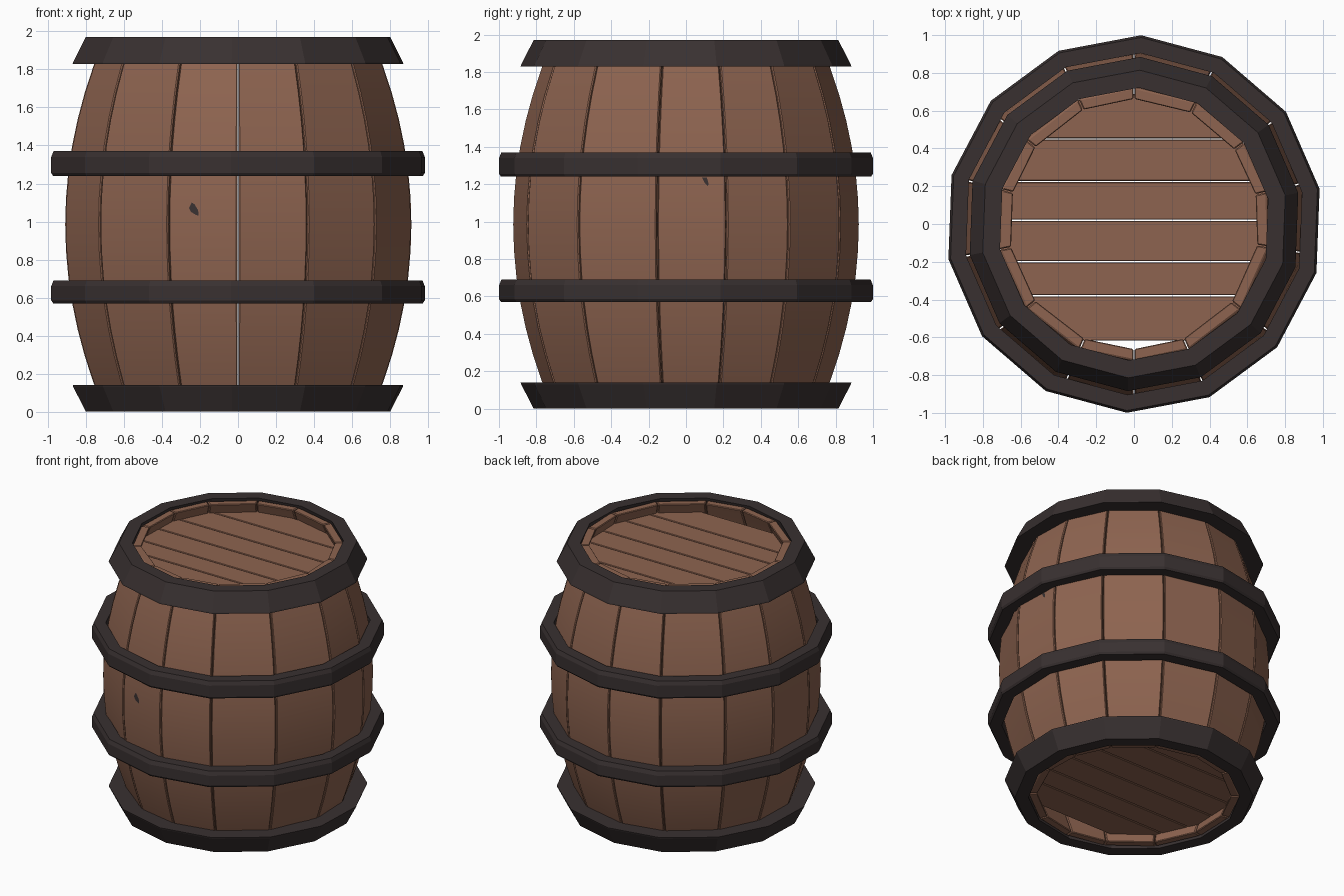
import bpy, bmesh, math

if "Cube" in bpy.data.objects:
    bpy.data.objects.remove(bpy.data.objects["Cube"])

MID = 0.985          # height of the belly centre
STAVE_T = 0.06       # stave thickness


def material(name, rgb):
    m = bpy.data.materials.new(name)
    m.diffuse_color = (*rgb, 1)
    m.use_nodes = True
    m.node_tree.nodes["Principled BSDF"].inputs["Base Color"].default_value = m.diffuse_color
    return m


WOOD = material("brown wood", (0.27, 0.127, 0.08))
IRON = material("dark iron", (0.040, 0.030, 0.030))


def finish(bm, name, mat, bevel=0.0, smooth=False):
    bmesh.ops.recalc_face_normals(bm, faces=bm.faces)
    if bevel:
        edges = [e for e in bm.edges if e.is_manifold and e.calc_face_angle() > 0.6]
        bmesh.ops.bevel(bm, geom=edges, offset=bevel, segments=1,
                        affect='EDGES', clamp_overlap=True)
    if smooth:
        for f in bm.faces:
            f.smooth = True
        for e in bm.edges:
            e.smooth = e.is_manifold and e.calc_face_angle() < math.radians(20)
    me = bpy.data.meshes.new(name)
    bm.to_mesh(me)
    bm.free()
    me.materials.append(mat)
    ob = bpy.data.objects.new(name, me)
    bpy.context.collection.objects.link(ob)
    return ob


def radius(z):
    return 0.925 - 0.218 * (z - MID) ** 2


def polar(r, deg, z):
    a = math.radians(deg)
    return (r * math.cos(a), r * math.sin(a), z)


# Staves: fourteen bowed planks of slightly uneven width
seams = [-90, -66.6, -38.5, -9.7, 13.6, 36.5, 63, 90,
         114, 142, 165.4, 190.8, 218, 246.6, 270]
ROWS = 14
for i, (a0, a1) in enumerate(zip(seams, seams[1:])):
    bm = bmesh.new()
    rings = []
    for k in range(ROWS + 1):
        z = 0.015 + (1.955 - 0.015) * k / ROWS
        r = radius(z)
        g = 0.22
        rings.append([bm.verts.new(p) for p in (
            polar(r, a0 + g, z), polar(r, a1 - g, z),
            polar(r - STAVE_T, a1 - g, z), polar(r - STAVE_T, a0 + g, z))])
    for lo, hi in zip(rings, rings[1:]):
        for j in range(4):
            n = (j + 1) % 4
            bm.faces.new((lo[j], lo[n], hi[n], hi[j]))
    bm.faces.new(rings[0])
    bm.faces.new(rings[-1])
    finish(bm, f"stave_{i + 1}", WOOD, bevel=0.006, smooth=True)


# Hoops: fourteen-sided rings swept from a cross-section of (radius, z)
def hoop(name, section, sides=14, turn=10.7):
    bm = bmesh.new()
    rings = [[bm.verts.new(polar(r, turn + 360 * s / sides, z)) for r, z in section]
             for s in range(sides)]
    n = len(section)
    for s in range(sides):
        a, b = rings[s], rings[(s + 1) % sides]
        for j in range(n):
            bm.faces.new((a[j], b[j], b[(j + 1) % n], a[(j + 1) % n]))
    finish(bm, name, IRON)


rim = [(0.76, 1.83), (0.885, 1.83), (0.882, 1.84), (0.815, 1.97), (0.722, 1.97)]
hoop("top_rim", rim)
hoop("bottom_rim", [(r, 1.97 - z) for r, z in rim])
for name, z0, z1 in (("upper_hoop", 1.24, 1.37), ("lower_hoop", 0.57, 0.69)):
    hoop(name, [(0.905, z0), (0.99, z0), (1.0, z0 + 0.015),
                (1.0, z1 - 0.03), (0.988, z1), (0.905, z1)])

# Lids: boards running left to right, trimmed to a disc, open sliver at the front
R_LID = 0.72
cuts = [-0.62, -0.38, -0.20, 0.02, 0.225, 0.45, 0.69]
for lid, z0 in (("top_lid", 1.84), ("bottom_lid", 0.09)):
    for i, (y0, y1) in enumerate(zip(cuts, cuts[1:])):
        y0, y1 = y0 + 0.003, y1 - 0.003
        ys = [y0 + (y1 - y0) * k / 5 for k in range(6)]
        right = [(math.sqrt(R_LID ** 2 - y * y), y) for y in ys]
        outline = right + [(-x, y) for x, y in reversed(right)]
        bm = bmesh.new()
        face = bm.faces.new([bm.verts.new((x, y, z0)) for x, y in outline])
        ext = bmesh.ops.extrude_face_region(bm, geom=[face])
        top = [v for v in ext["geom"] if isinstance(v, bmesh.types.BMVert)]
        bmesh.ops.translate(bm, verts=top, vec=(0, 0, 0.04))
        finish(bm, f"{lid}_board_{i + 1}", WOOD, bevel=0.004)


# Dark nicks: thin ragged plates lying on a stave face, points are (across 0-1, z)
def nick(name, a0, a1, pts):
    bm = bmesh.new()
    verts = []
    for t, z in pts:
        r = radius(z) + 0.004
        p, q = polar(r, a0, z), polar(r, a1, z)
        verts.append(bm.verts.new([u + (v - u) * t for u, v in zip(p, q)]))
    f = bm.faces.new(verts)
    ob = finish(bm, name, IRON)
    # face outwards
    n, c = ob.data.polygons[0].normal, ob.data.polygons[0].center
    if n.x * c.x + n.y * c.y < 0:
        ob.data.flip_normals()


nick("front_nick", 246.6, 270,
     [(0.30, 1.07), (0.34, 1.10), (0.38, 1.09), (0.43, 1.06),
      (0.44, 1.03), (0.40, 1.035), (0.33, 1.05)])
nick("right_nick", -9.7, 13.6,
     [(0.65, 1.235), (0.72, 1.235), (0.745, 1.20), (0.73, 1.19), (0.69, 1.205)])
